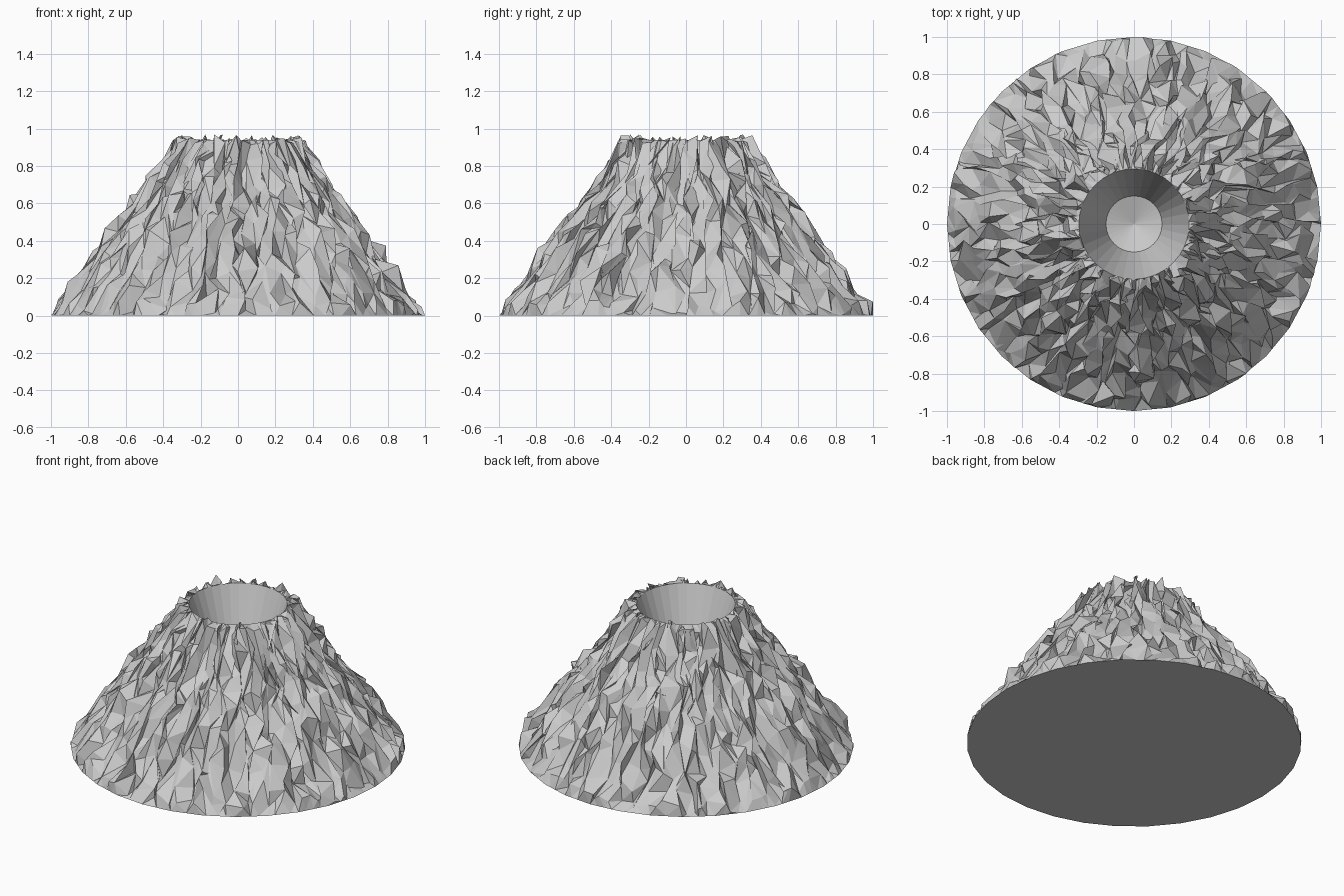
import bpy, bmesh, math, random
from mathutils import Vector

if "Cube" in bpy.data.objects:
    bpy.data.objects.remove(bpy.data.objects["Cube"])

random.seed(11)
SIDES, CUTS, ROWS = 32, 4, 11
R_BASE, R_RIM, H = 1.0, 0.295, 0.94
R_FLOOR, Z_FLOOR, Z_PIT = 0.15, 0.52, 0.47
JITTER = 0.046


def corner(i, r, z):
    a = 2 * math.pi * i / SIDES
    return Vector((r * math.cos(a), r * math.sin(a), z))


def ring(bm, r, z, cuts=1, jitter=0.0):
    verts = []
    for i in range(SIDES):
        for k in range(cuts):
            p = corner(i, r, z).lerp(corner(i + 1, r, z), k / cuts)
            p += Vector([random.uniform(-jitter, jitter) for _ in range(3)])
            p.z = max(p.z, 0.0)
            # keep rocks outside the crater mouth and inside the foot circle
            flat = Vector((p.x, p.y))
            if jitter:
                d = min(max(flat.length, R_RIM + 0.01), R_BASE)
                flat = flat.normalized() * d
                p.x, p.y = flat
            verts.append(bm.verts.new(p))
    return verts


def bridge(bm, a, b):
    n = len(a)
    for i in range(n):
        j = (i + 1) % n
        bm.faces.new((a[i], a[j], b[j], b[i]))


def finish(bm, name):
    mesh = bpy.data.meshes.new(name)
    bm.to_mesh(mesh)
    bm.free()
    obj = bpy.data.objects.new(name, mesh)
    bpy.context.collection.objects.link(obj)
    return obj


# Rocky slope with clean base and rim edges, closed underneath
bm = bmesh.new()
rows = []
for s in range(ROWS + 1):
    edge = s in (0, ROWS)
    t = s / ROWS if edge else (s - 0.5) / (ROWS - 1)
    lift = 0.03 if s == ROWS - 1 else 0.0  # spikes poking above the rim
    rows.append(ring(bm, R_BASE + (R_RIM - R_BASE) * t, H * t + lift, CUTS,
                     0.0 if edge else JITTER))
for lower, upper in zip(rows, rows[1:]):
    bridge(bm, lower, upper)
bm.faces.new(rows[0][::-1])
slope_faces = [f for f in bm.faces if len(f.verts) == 4]
bmesh.ops.triangulate(bm, faces=slope_faces)
finish(bm, "rocky_slope")

# Crater: tapered wall and shallow funnel floor
bm = bmesh.new()
top = ring(bm, R_RIM, H)
low = ring(bm, R_FLOOR, Z_FLOOR)
bridge(bm, top, low)
pit = bm.verts.new((0, 0, Z_PIT))
for i in range(SIDES):
    bm.faces.new((low[i], low[(i + 1) % SIDES], pit))
finish(bm, "crater")
